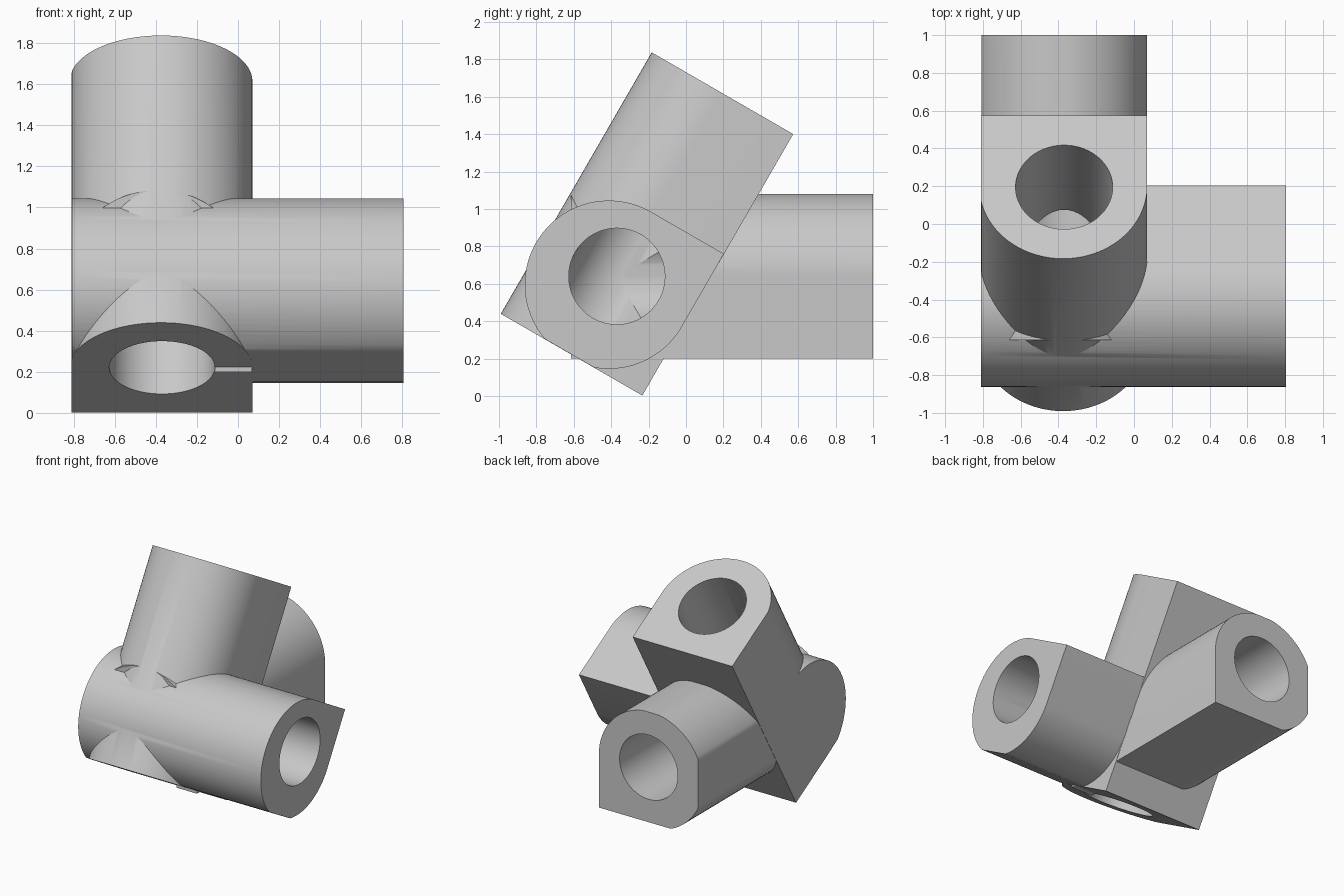
import bpy, bmesh, math
from mathutils import Vector

cube = bpy.data.objects.get("Cube")
if cube:
    bpy.data.objects.remove(cube, do_unlink=True)

grey = bpy.data.materials.new("light_grey")
grey.use_nodes = True
colour = (0.58, 0.58, 0.58, 1)
grey.diffuse_color = colour
grey.node_tree.nodes["Principled BSDF"].inputs["Base Color"].default_value = colour

# The three bores meet at this point
HUB = Vector((-0.37, -0.37, 0.64))
C60, S60 = 0.5, math.sqrt(0.75)
X, Y, Z = Vector((1, 0, 0)), Vector((0, 1, 0)), Vector((0, 0, 1))
RISE = Vector((0, C60, S60))      # direction of the leaning socket
BACK = Vector((0, S60, -C60))     # square to it, towards the rear


def rounded_profile(centre, radius, lo, hi, square):
    """Circle trimmed to a box, with the listed quadrants squared off."""
    points = []
    for i in range(96):
        t = (i + 0.5) * math.tau / 96
        a, b = math.cos(t), math.sin(t)
        if (a > 0, b > 0) in square:
            p = (hi[0] if a > 0 else lo[0], hi[1] if b > 0 else lo[1])
        else:
            p = tuple(min(max(c + radius * k, l), h)
                      for c, k, l, h in zip(centre, (a, b), lo, hi))
        if not points or (Vector(p) - Vector(points[-1])).length > 1e-4:
            points.append(p)
    if (Vector(points[0]) - Vector(points[-1])).length < 1e-4:
        points.pop()
    return points


def prism(name, profile, a, b, axis, start, end):
    """Extrude a profile in the a-b plane along the axis."""
    bm = bmesh.new()
    rings = [[bm.verts.new(HUB + a * p + b * q + axis * s) for p, q in profile]
             for s in (start, end)]
    n = len(profile)
    for i in range(n):
        j = (i + 1) % n
        bm.faces.new((rings[0][i], rings[0][j], rings[1][j], rings[1][i]))
    bm.faces.new(rings[0])
    bm.faces.new(rings[1])
    bmesh.ops.recalc_face_normals(bm, faces=bm.faces)
    mesh = bpy.data.meshes.new(name)
    bm.to_mesh(mesh)
    bm.free()
    mesh.materials.append(grey)
    obj = bpy.data.objects.new(name, mesh)
    bpy.context.collection.objects.link(obj)
    return obj


def combine(target, other, operation):
    mod = target.modifiers.new(operation.lower(), "BOOLEAN")
    mod.operation, mod.object, mod.solver = operation, other, "EXACT"
    bpy.context.view_layer.objects.active = target
    bpy.ops.object.modifier_apply(modifier=mod.name)
    bpy.data.objects.remove(other, do_unlink=True)


# Leaning socket: round in front, square at the rear
lean = rounded_profile((-0.005, 0.008), 0.445, (-0.44, -0.437), (0.44, 0.437),
                       [(True, True), (False, True)])
joint = prism("corner_joint", lean, X, BACK, RISE, -0.484, 1.13)

# Sideways socket: one square edge at the upper rear
side = rounded_profile((-0.06, -0.014), 0.45, (-0.483, -0.464), (0.39, 0.436), [(True, True)])
combine(joint, prism("side_socket", side, RISE, BACK, X, -0.439, 1.175), "UNION")

# Rear socket: one square edge at the lower left
rear = rounded_profile((-0.02, -0.015), 0.46, (-0.438, -0.44), (0.438, 0.44), [(True, False)])
combine(joint, prism("rear_socket", rear, X, Z, Y, -0.245, 1.37), "UNION")

# Bores: the leaning one runs through, the others stop at the hub
bore = rounded_profile((0, 0), 0.257, (-1, -1), (1, 1), [])
for name, a, b, axis, start in (("lean_bore", X, BACK, RISE, -1),
                                ("side_bore", RISE, BACK, X, 0.04),
                                ("rear_bore", X, Z, Y, 0.04)):
    cutter = prism(name, bore, a, b, axis, start, 2)
    cutter.hide_render = True
    combine(joint, cutter, "DIFFERENCE")

# Smooth the round walls, keep the edges crisp
bpy.ops.object.select_all(action="DESELECT")
joint.select_set(True)
bpy.context.view_layer.objects.active = joint
bpy.ops.object.shade_smooth_by_angle(angle=math.radians(25))
